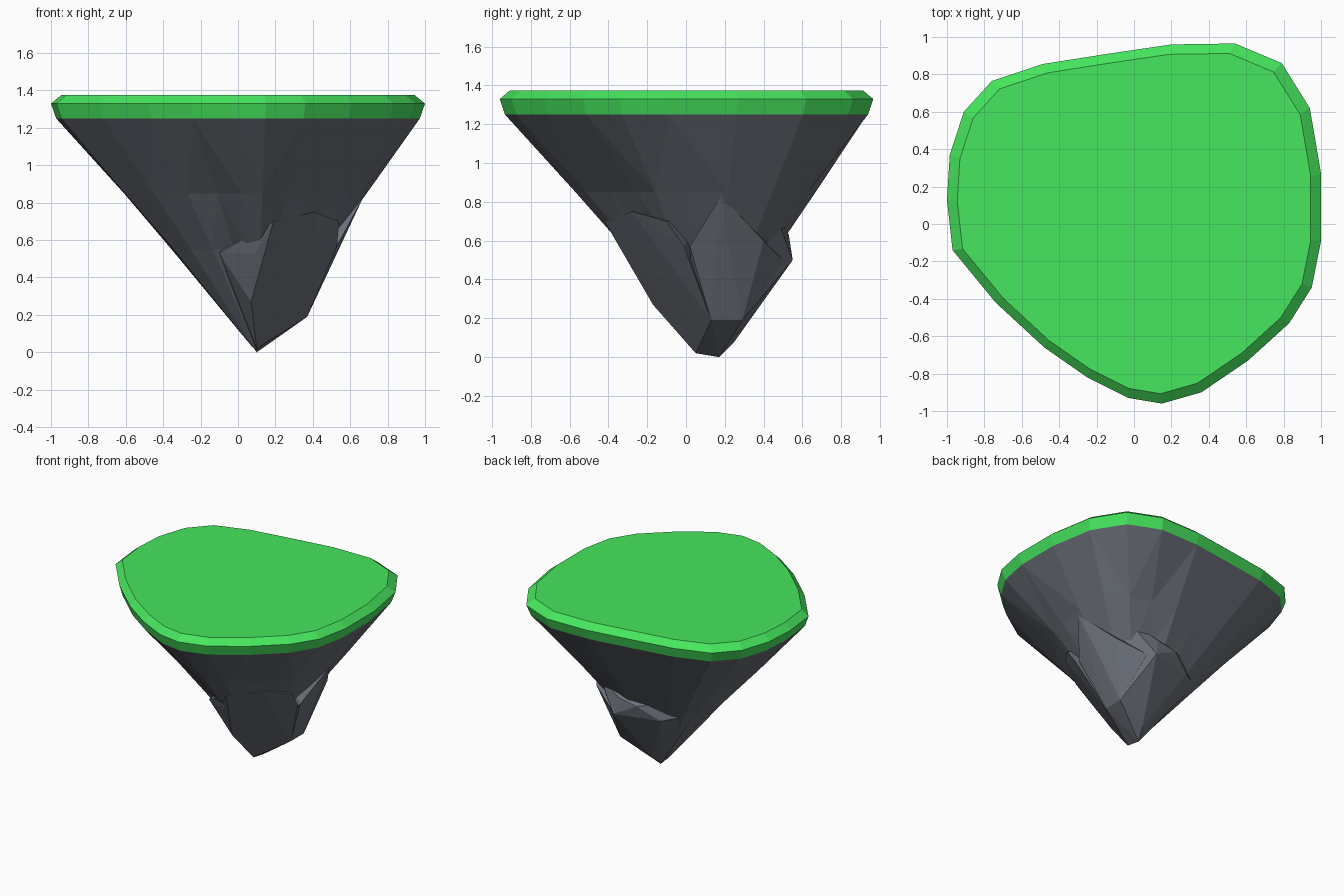
import bpy, bmesh, math, random
from mathutils import Vector

random.seed(4)
if "Cube" in bpy.data.objects:
    bpy.data.objects.remove(bpy.data.objects["Cube"], do_unlink=True)


def material(name, colour):
    mat = bpy.data.materials.new(name)
    mat.use_nodes = True
    mat.diffuse_color = (*colour, 1)
    mat.node_tree.nodes["Principled BSDF"].inputs["Base Color"].default_value = (*colour, 1)
    return mat


grass = material("grass_green", (0.062, 0.79, 0.112))
stone = material("dark_stone", (0.145, 0.16, 0.188))


def finish(name, bm, mat):
    bmesh.ops.recalc_face_normals(bm, faces=bm.faces)
    mesh = bpy.data.meshes.new(name)
    bm.to_mesh(mesh)
    bm.free()
    mesh.materials.append(mat)
    obj = bpy.data.objects.new(name, mesh)
    bpy.context.collection.objects.link(obj)


def loft(name, rings, mat):
    """Skin closed rings of equal length, cap both ends, split bent quads."""
    bm = bmesh.new()
    loops = [[bm.verts.new(p) for p in ring] for ring in rings]
    n = len(loops[0])
    for low, high in zip(loops, loops[1:]):
        for i in range(n):
            j = (i + 1) % n
            bm.faces.new((low[i], low[j], high[j], high[i]))
    bmesh.ops.triangulate(bm, faces=bm.faces[:])
    bm.faces.new(loops[0])
    bm.faces.new(loops[-1])
    finish(name, bm, mat)


def boulder(name, points, mat):
    """Chiselled convex rock spanned by its corner points."""
    bm = bmesh.new()
    for p in points:
        bm.verts.new(p)
    result = bmesh.ops.convex_hull(bm, input=bm.verts)
    bmesh.ops.delete(bm, geom=[v for v in result["geom_interior"]
                               if isinstance(v, bmesh.types.BMVert)], context="VERTS")
    finish(name, bm, mat)


# Island outline, counter-clockwise
outline = [(1, .27), (.94, .62), (.79, .86), (.54, .965), (.2, .96), (-.14, .91),
           (-.49, .855), (-.76, .765), (-.91, .6), (-.985, .37), (-1, .13), (-.97, -.14),
           (-.74, -.42), (-.48, -.66), (-.25, -.82), (-.03, -.93), (.15, -.96),
           (.36, -.9), (.61, -.73), (.83, -.53), (.95, -.34), (1, -.09)]


def ring(scale, z):
    return [Vector((x * scale, y * scale, z)) for x, y in outline]


# Grass slab with a bevelled upper edge
loft("grass_top", [ring(.972, 1.25), ring(1, 1.33), ring(.945, 1.375)], grass)

# Tapering rock body with gullies, given as direction, depth and width in degrees
tip = Vector((.1, .12, 0))
gullies = [(-110, .15, 16), (-48, .2, 28), (-8, .06, 10), (62, .14, 14), (150, .04, 20)]


def body_ring(t, rough):
    points = []
    for p in ring(.972, 1.25):
        angle = math.degrees(math.atan2(p.y - tip.y, p.x - tip.x))
        cut = sum(d * math.exp(-(((angle - a + 180) % 360 - 180) / w) ** 2)
                  for a, d, w in gullies)
        shrink = 1 - (cut + random.uniform(0, .04)) * rough
        q = tip.lerp(p, t)
        points.append(Vector((tip.x + (q.x - tip.x) * shrink,
                              tip.y + (q.y - tip.y) * shrink, q.z)))
    return points


loft("rock_body", [body_ring(.02, 0), body_ring(.44, 1), body_ring(.68, .6),
                   body_ring(1, 0)], stone)

# Shared chisel-shaped foot of the boulders
foot = [(.1, .05, .02), (.1, .17, 0), (.37, .13, .19)]

# Boulder at the front, with a broad flat outer face
boulder("front_boulder", foot + [(.07, -.17, .27), (.53, -.01, .57), (.54, -.1, .7),
                                 (.41, -.28, .75), (.19, -.42, .7), (.09, -.31, .53),
                                 (-.1, -.22, .53), (.1, .1, .75)], stone)

# Boulder on the side, with a lit panel rising to a ridge
boulder("side_boulder", foot + [(.37, .29, .19), (.53, .02, .57), (.67, .18, .83),
                                (.5, .4, .6), (.3, .5, .5), (.1, .2, .85)], stone)

# Boulder at the back, forming a ledge
boulder("back_boulder", [(.1, .17, 0), (.13, .25, .08), (.37, .29, .19), (.25, .55, .5),
                         (.22, .53, .63), (.44, .46, .74), (.06, .53, .6), (-.1, .46, .5),
                         (-.3, .32, .55), (-.2, .36, .64), (.1, .2, .8)], stone)
